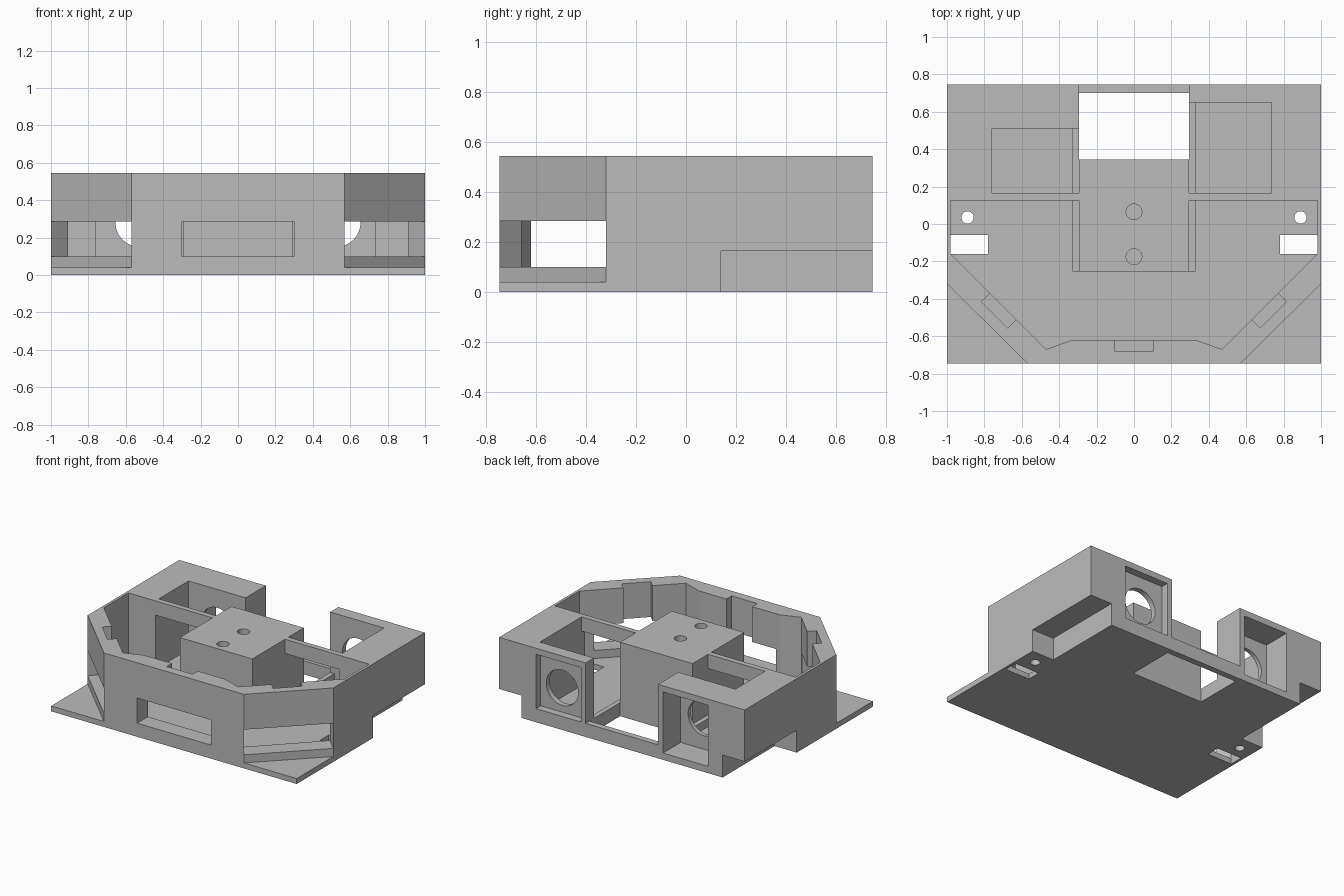
import bpy
import bmesh
from math import radians
from mathutils import Matrix

cube = bpy.data.objects.get("Cube")
if cube:
    bpy.data.objects.remove(cube, do_unlink=True)

grey = bpy.data.materials.new("plain grey")
grey.use_nodes = True
GREY = (0.5, 0.5, 0.5, 1)
grey.diffuse_color = GREY
grey.node_tree.nodes["Principled BSDF"].inputs["Base Color"].default_value = GREY

TOP, FLOOR, SILL, HEAD = 0.545, 0.04, 0.1, 0.285
OVER = 0.7
BACK = 0.745


def finish(name, bm):
    bmesh.ops.recalc_face_normals(bm, faces=bm.faces)
    mesh = bpy.data.meshes.new(name)
    bm.to_mesh(mesh)
    bm.free()
    mesh.materials.append(grey)
    obj = bpy.data.objects.new(name, mesh)
    bpy.context.scene.collection.objects.link(obj)
    return obj


def prism(name, outline, z0, z1):
    bm = bmesh.new()
    face = bm.faces.new([bm.verts.new((x, y, z0)) for x, y in outline])
    grown = bmesh.ops.extrude_face_region(bm, geom=[face])["geom"]
    verts = [v for v in grown if isinstance(v, bmesh.types.BMVert)]
    bmesh.ops.translate(bm, verts=verts, vec=(0, 0, z1 - z0))
    return finish(name, bm)


def box(name, x0, x1, y0, y1, z0, z1):
    return prism(name, [(x0, y0), (x1, y0), (x1, y1), (x0, y1)], z0, z1)


def cylinder(name, centre, radius, depth, along_y=False):
    bm = bmesh.new()
    turn = Matrix.Rotation(radians(90), 4, "X") if along_y else Matrix.Identity(4)
    bmesh.ops.create_cone(bm, cap_ends=True, segments=48, radius1=radius, radius2=radius,
                          depth=depth, matrix=Matrix.Translation(centre) @ turn)
    return finish(name, bm)


def mirrored(half):
    return half + [(-x, y) for x, y in reversed(half)]


def cut(target, cutter):
    cutter.hide_render = True
    mod = target.modifiers.new("cut", "BOOLEAN")
    mod.operation = "DIFFERENCE"
    mod.solver = "EXACT"
    mod.object = cutter
    graph = bpy.context.evaluated_depsgraph_get()
    mesh = bpy.data.meshes.new_from_object(target.evaluated_get(graph))
    target.modifiers.clear()
    target.data = mesh
    bpy.data.objects.remove(cutter, do_unlink=True)


# Housing with chamfered front corners
body = prism("housing", mirrored([(0.57, -BACK), (1, -0.32), (1, BACK)]), 0, TOP)

# Front chamber, wrapping around the solid central block
cut(body, prism("chamber_cutter", mirrored([
    (0.33, -0.62), (0.47, -0.67), (0.98, -0.16), (0.98, 0.125),
    (0.295, 0.125), (0.295, -0.255)]), FLOOR, OVER))

# Gap behind the block, leaving a low rear sill
cut(body, box("gap_cutter", -0.295, 0.295, 0.345, 0.70, -0.1, OVER))
cut(body, box("sill_cutter", -0.295, 0.295, 0.6, 0.9, SILL, OVER))

# Front window and sensor notch behind it
cut(body, box("window_cutter", -0.3, 0.3, -0.9, -0.5, SILL, HEAD))
cut(body, box("notch_cutter", -0.105, 0.105, -0.68, -0.6, SILL, OVER))

# Rear bays: side, outer x, pocket end, panel back, recess base
for s, outer, end, panel, base in ((1, 0.735, 0.65, 0.69, SILL), (-1, 0.76, 0.51, 0.54, 0.05)):
    cut(body, box("pocket_cutter", s * 0.295, s * outer, 0.165, end, FLOOR, OVER))
    cut(body, box("bulkhead_cutter", s * 0.295, s * outer, 0.1, 0.2, FLOOR, 0.44))
    cut(body, box("recess_cutter", s * 0.335, s * 0.7, panel, 0.9, base, 0.5))
    cut(body, cylinder("round_hole_cutter", (s * 0.525, (end + panel) / 2, 0.28), 0.13, 0.1, True))
    box("side_ledge", s * 0.295, s * 0.33, -0.255, end, FLOOR, SILL)

for s in (1, -1):
    # Angled windows and notches in the chamfered walls
    cut(body, prism("angled_window_cutter", [
        (s * 1.1, -0.42), (s * 0.67, -0.845), (s * 0.44, -0.615), (s * 0.87, -0.19)],
        SILL, HEAD))
    cut(body, prism("angled_notch_cutter", [
        (s * 0.815, -0.415), (s * 0.675, -0.555), (s * 0.61, -0.49), (s * 0.75, -0.35)],
        SILL, OVER))
    # Lower rear corner notches
    cut(body, box("corner_cutter", s * 0.82, s * 1.2, 0.14, 0.9, -0.1, 0.165))
    # Floor slots and screw holes
    cut(body, box("slot_cutter", s * 0.78, s * 0.98, -0.16, -0.06, -0.1, 0.1))
    cut(body, cylinder("screw_cutter", (s * 0.89, 0.035, 0), 0.033, 0.2))
    # Floor corners beyond the chamfers
    prism("floor_corner", [(s * 0.57, -BACK), (s, -BACK), (s, -0.32)], 0, FLOOR)

# Blind holes in the block top
for y in (0.065, -0.175):
    cut(body, cylinder("block_hole_cutter", (0, y, TOP), 0.042, 0.5))
